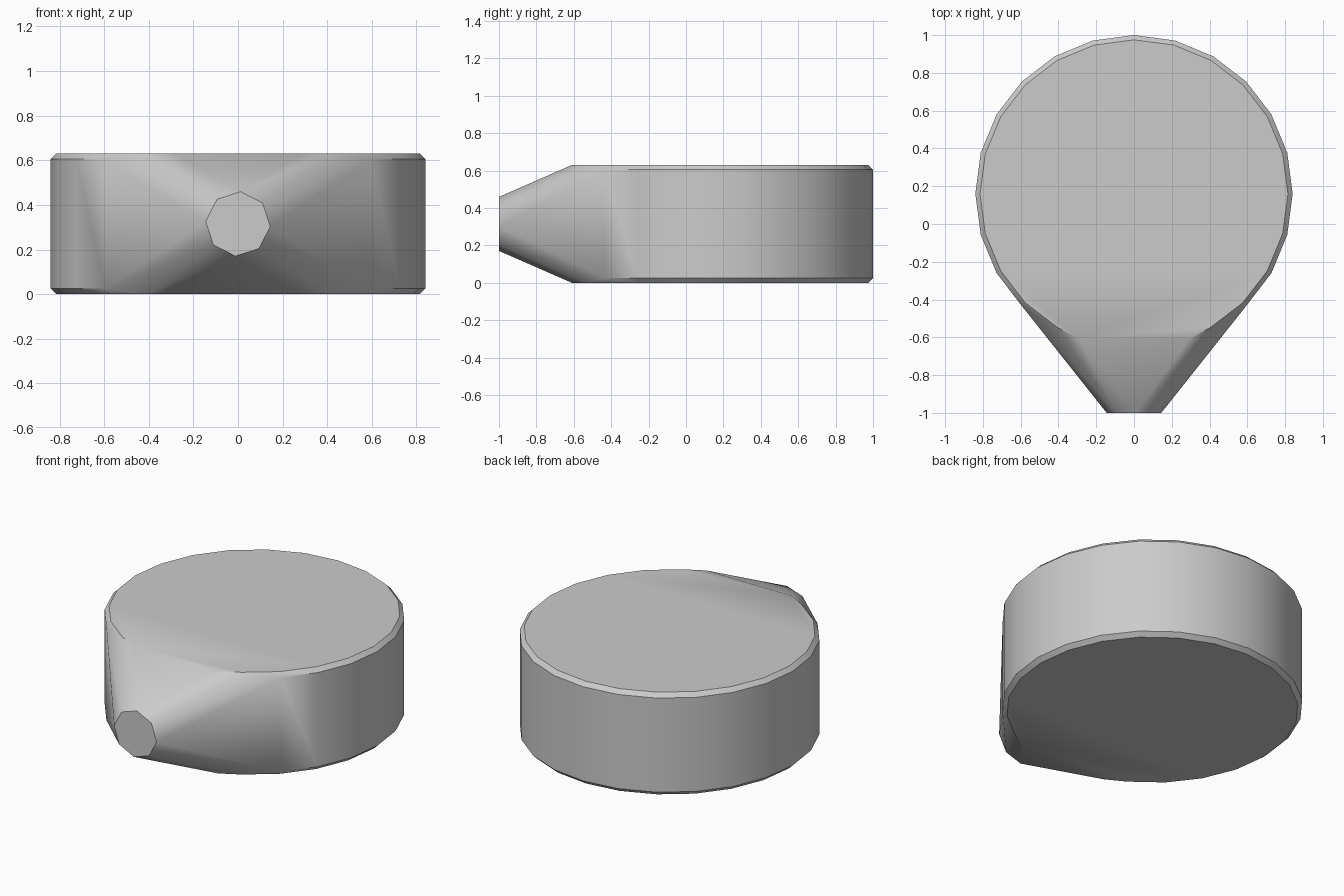
import bpy, bmesh, math

cube = bpy.data.objects.get("Cube")
if cube:
    bpy.data.objects.remove(cube, do_unlink=True)

HEIGHT, RADIUS, CENTRE_Y, BEVEL = 0.63, 0.84, 0.16, 0.025

grey = bpy.data.materials.new("plain grey")
grey.use_nodes = True
colour = (0.6, 0.6, 0.6, 1)
grey.diffuse_color = colour
grey.node_tree.nodes["Principled BSDF"].inputs["Base Color"].default_value = colour

bm = bmesh.new()


def ring(radius, z, front_limit, count=24):
    """Points of a circle, left out ahead of the front limit."""
    for i in range(count):
        a = math.tau * i / count
        x, y = radius * math.cos(a), CENTRE_Y + radius * math.sin(a)
        if y > front_limit:
            bm.verts.new((x, y, z))


# Drum: wall rings and slightly smaller cap rings
for z in (BEVEL, HEIGHT - BEVEL):
    ring(RADIUS, z, -0.45)
for z in (0, HEIGHT):
    ring(RADIUS - BEVEL, z, -0.58)
    for x in (-0.29, 0.29):
        bm.verts.new((x, -0.61, z))

# Blunt eight-sided nose, turned a little
for i in range(8):
    a = math.tau * i / 8 - 0.08
    bm.verts.new((0.145 * math.cos(a), -1, HEIGHT / 2 + 0.145 * math.sin(a)))

# Wrap all of it in one skin
hull = bmesh.ops.convex_hull(bm, input=bm.verts)
loose = {g for g in hull["geom_interior"] + hull["geom_unused"]
         if isinstance(g, bmesh.types.BMVert)}
bmesh.ops.delete(bm, geom=list(loose), context="VERTS")
bmesh.ops.dissolve_limit(bm, angle_limit=math.radians(0.5),
                         verts=bm.verts, edges=bm.edges)
bmesh.ops.recalc_face_normals(bm, faces=bm.faces)

mesh = bpy.data.meshes.new("teardrop_body")
bm.to_mesh(mesh)
bm.free()
mesh.materials.append(grey)
body = bpy.data.objects.new("teardrop_body", mesh)
bpy.context.collection.objects.link(body)

bpy.ops.object.select_all(action="DESELECT")
body.select_set(True)
bpy.context.view_layer.objects.active = body
bpy.ops.object.shade_smooth_by_angle(angle=math.radians(30))
